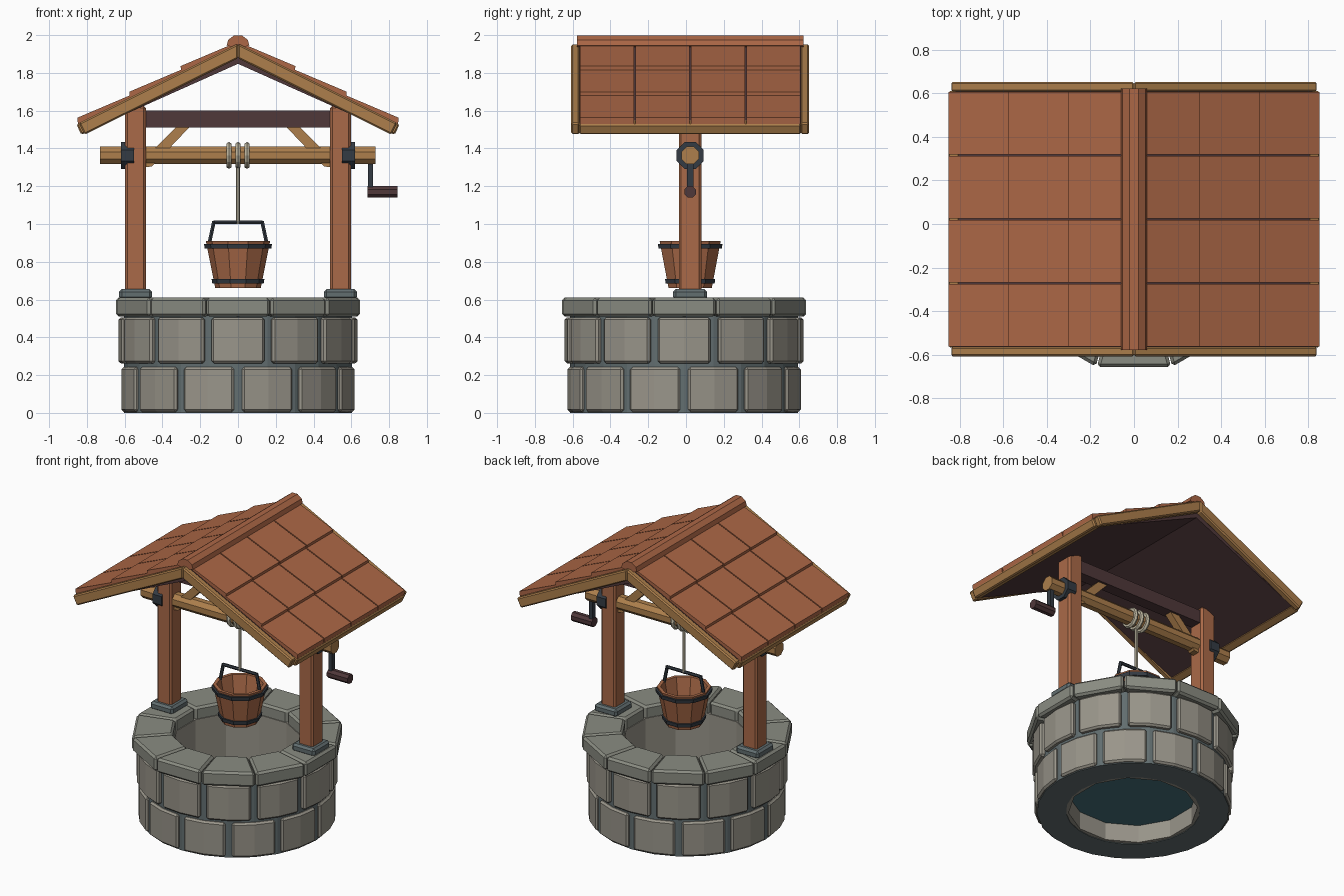
import bpy, bmesh, math
from mathutils import Vector, Matrix

if "Cube" in bpy.data.objects:
    bpy.data.objects.remove(bpy.data.objects["Cube"])

YW, YF = -0.01, 0.022   # centre of the stone ring, centre of the timber frame


def material(name, hexcol):
    m = bpy.data.materials.new(name)
    c = [int(hexcol[i:i + 2], 16) / 255 for i in (0, 2, 4)]
    m.diffuse_color = [((v + 0.055) / 1.055) ** 2.4 if v > 0.04 else v / 12.92 for v in c] + [1]
    m.use_nodes = True
    m.node_tree.nodes["Principled BSDF"].inputs["Base Color"].default_value = m.diffuse_color
    return m


TILE = material("clay_tile", "AC6746")
POST = material("red_wood", "AA6A48")
LIGHT = material("light_wood", "AD7F4C")
DARK = material("dark_wood", "50383A")
STONE = material("wall_stone", "99958A")
CAP = material("cap_stone", "8A8C82")
MORTAR = material("mortar", "626E70")
METAL = material("dark_metal", "343B43")
ROPE = material("rope", "BBB49E")
WATER = material("water", "46707A")


def finish(name, bm, mat, bevel=0):
    if bevel:
        edges = [e for e in bm.edges if len(e.link_faces) == 2 and e.calc_face_angle() > 0.6]
        bmesh.ops.bevel(bm, geom=edges, offset=bevel, segments=1, affect='EDGES')
    bmesh.ops.recalc_face_normals(bm, faces=bm.faces)
    me = bpy.data.meshes.new(name)
    bm.to_mesh(me)
    bm.free()
    me.materials.append(mat)
    ob = bpy.data.objects.new(name, me)
    bpy.context.collection.objects.link(ob)
    return ob


def prism(name, pts, vec, mat, bevel=0):
    """Extrude a closed outline of 3D points along a vector."""
    bm = bmesh.new()
    vec = Vector(vec)
    a = [bm.verts.new(p) for p in pts]
    b = [bm.verts.new(Vector(p) + vec) for p in pts]
    n = len(pts)
    bm.faces.new(a)
    bm.faces.new(b[::-1])
    for i in range(n):
        bm.faces.new((a[i], b[i], b[(i + 1) % n], a[(i + 1) % n]))
    bmesh.ops.recalc_face_normals(bm, faces=bm.faces)
    return finish(name, bm, mat, bevel)


def box(name, x0, x1, y0, y1, z0, z1, mat, bevel=0):
    return prism(name, [(x0, y0, z0), (x1, y0, z0), (x1, y1, z0), (x0, y1, z0)],
                 (0, 0, z1 - z0), mat, bevel)


def lathe(name, prof, n, mat, mtx, phase=0):
    """Spin a closed (radius, height) profile into a ring with n sides."""
    bm = bmesh.new()
    rings = []
    for i in range(n):
        t = phase + 2 * math.pi * i / n
        rings.append([bm.verts.new((r * math.cos(t), r * math.sin(t), z)) for r, z in prof])
    for i in range(n):
        a, b = rings[i], rings[(i + 1) % n]
        for j in range(len(prof)):
            k = (j + 1) % len(prof)
            bm.faces.new((a[j], b[j], b[k], a[k]))
    bm.transform(mtx)
    return finish(name, bm, mat)


def rod(name, p, q, r, n, mat, bevel=0):
    """Closed straight cylinder between two points."""
    p, q = Vector(p), Vector(q)
    bm = bmesh.new()
    bmesh.ops.create_cone(bm, cap_ends=True, segments=n, radius1=r, radius2=r, depth=(q - p).length)
    rot = (q - p).to_track_quat('Z', 'Y').to_matrix().to_4x4()
    bm.transform(Matrix.Translation((p + q) / 2) @ rot @ Matrix.Rotation(math.pi / n, 4, 'Z'))
    return finish(name, bm, mat, bevel)


def block(name, mid, half, steps, r0, r1, z0, z1, mat, bevel):
    """Curved stone block of the ring."""
    angs = [math.radians(mid - half + 2 * half * i / steps) for i in range(steps + 1)]
    pts = [(r1 * math.sin(t), YW - r1 * math.cos(t), z0) for t in angs]
    pts += [(r0 * math.sin(t), YW - r0 * math.cos(t), z0) for t in angs[::-1]]
    return prism(name, pts, (0, 0, z1 - z0), mat, bevel)


# Stone ring: mortar core, inner lining, two courses of blocks, cap stones
well = Matrix.Translation((0, YW, 0))
lathe("mortar_core", [(0.42, 0), (0.603, 0), (0.603, 0.515), (0.42, 0.515)], 24, MORTAR, well)
lathe("inner_lining", [(0.405, 0.004), (0.44, 0.004), (0.44, 0.53), (0.405, 0.53)], 12, STONE, well,
      math.radians(15))
for i in range(12):
    block("lower_block", 30 * i + 15, 13, 2, 0.55, 0.62, 0.006, 0.242, STONE, 0.012)
    block("upper_block", 30 * i, 13, 2, 0.55, 0.632, 0.262, 0.506, STONE, 0.012)
    block("cap_block", 30 * i, 14.75, 1, 0.41, 0.668, 0.51, 0.61, CAP, 0.014)
rod("water_surface", (0, YW, 0.125), (0, YW, 0.135), 0.42, 24, WATER)

# Posts, their stone feet, braces and axle collars on both sides
for s in (-1, 1):
    xa, xb = sorted((s * 0.487, s * 0.597))
    box("post", xa, xb, YF - 0.06, YF + 0.06, 0.62, 1.625, POST, 0.012)
    xa, xb = sorted((s * 0.455, s * 0.629))
    box("post_foot", xa, xb, YF - 0.09, YF + 0.09, 0.6, 0.655, MORTAR, 0.014)
    prism("brace", [(s * 0.49, YF - 0.025, 1.30), (s * 0.455, YF - 0.025, 1.305),
                    (s * 0.25, YF - 0.025, 1.52), (s * 0.32, YF - 0.025, 1.52),
                    (s * 0.49, YF - 0.025, 1.35)], (0, 0.05, 0), LIGHT)
    rod("axle_collar", (s * 0.55, YF, 1.363), (s * 0.62, YF, 1.363), 0.077, 8, METAL)
box("tie_beam", -0.49, 0.49, YF - 0.04, YF + 0.04, 1.51, 1.6, DARK)

# Axle and crank
rod("axle", (-0.73, YF, 1.363), (0.727, YF, 1.363), 0.05, 8, LIGHT)
box("crank_arm", 0.688, 0.716, YF - 0.018, YF + 0.018, 1.16, 1.36, METAL)
rod("crank_handle", (0.685, YF, 1.17), (0.845, YF, 1.17), 0.033, 8, DARK)

# Rope coils and hanging rope
for x in (-0.048, 0, 0.048):
    prof = [(0.056 + 0.015 * math.cos(k * math.pi / 3), 0.015 * math.sin(k * math.pi / 3)) for k in range(6)]
    lathe("rope_coil", prof, 12, ROPE,
          Matrix.Translation((x, YF, 1.363)) @ Matrix.Rotation(math.pi / 2, 4, 'Y'))
rod("hanging_rope", (0, YF, 1.0), (0, YF, 1.33), 0.011, 6, ROPE)

# Bucket with two bands and a handle
bucket = Matrix.Translation((0, YF, 0))
lathe("bucket_wall", [(0.12, 0.66), (0.17, 0.91), (0.147, 0.91), (0.1, 0.675)], 10, POST, bucket)
rod("bucket_floor", (0, YF, 0.662), (0, YF, 0.69), 0.112, 10, POST)
for z, r in ((0.685, 0.132), (0.87, 0.172)):
    lathe("bucket_band", [(r - 0.02, z), (r + 0.004, z), (r + 0.008, z + 0.025), (r - 0.016, z + 0.025)],
          10, METAL, bucket)
rod("handle_bar", (-0.13, YF, 1.01), (0.13, YF, 1.01), 0.011, 6, METAL)
for s in (-1, 1):
    rod("handle_side", (s * 0.127, YF, 1.015), (s * 0.158, YF, 0.87), 0.011, 6, METAL)


# Roof: everything on a slope is built once per side
def slope(x):
    return 1.955 - 0.5 * x


for s in (-1, 1):
    def span(name, prof, y0, y1, mat, bevel=0):
        prism(name, [(s * x, YF + y0, z) for x, z in prof], (0, y1 - y0, 0), mat, bevel)

    span("roof_deck", [(0, slope(0) - 0.004), (0.82, slope(0.82) - 0.004), (0.80, 1.49), (0, 1.848)],
         -0.586, 0.586, DARK)
    for y in (-0.63, 0.585):
        span("gable_board", [(0, slope(0)), (0.842, slope(0.842)), (0.812, 1.473), (0, 1.877)],
             y, y + 0.045, LIGHT, 0.008)
    span("eave_board", [(0.80, 1.552), (0.855, 1.527), (0.83, 1.473), (0.775, 1.497)],
         -0.588, 0.588, LIGHT, 0.008)
    # Three overlapping rows of four tiles
    edges = (0.03, 0.3, 0.572, 0.847)
    for a, b in zip(edges, edges[1:]):
        for j in range(4):
            y = -0.588 + 0.294 * j
            span("roof_tile", [(a, slope(a) - 0.002), (b, slope(b) - 0.002), (b + 0.004, slope(b) + 0.031),
                               (a, slope(a) + 0.012)], y + 0.004, y + 0.29, TILE)

# Ridge cap
ridge = [(-0.06, 1.945), (-0.052, 1.975), (-0.02, 1.999), (0.02, 1.999), (0.052, 1.975), (0.06, 1.945), (0, 1.93)]
prism("ridge_cap", [(x, YF - 0.6, z) for x, z in ridge], (0, 1.2, 0), TILE)
